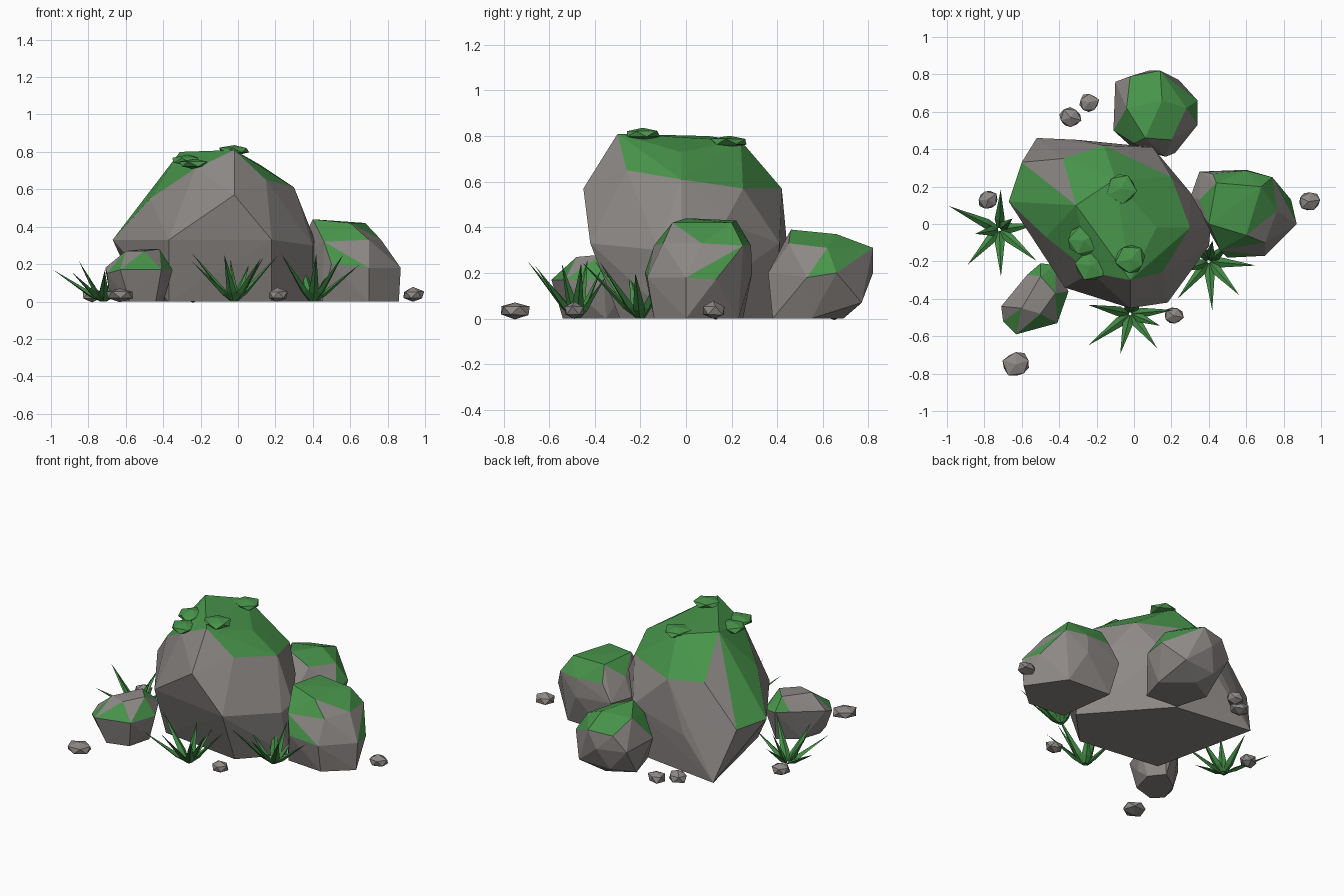
import bpy
import bmesh
import math
import random
from mathutils import Vector, Matrix

random.seed(4)

default_cube = bpy.data.objects.get("Cube")
if default_cube:
    bpy.data.objects.remove(default_cube, do_unlink=True)


def make_material(name, rgb):
    mat = bpy.data.materials.new(name)
    mat.use_nodes = True
    color = (*rgb, 1)
    mat.diffuse_color = color
    mat.node_tree.nodes["Principled BSDF"].inputs["Base Color"].default_value = color
    return mat


STONE = make_material("warm grey stone", (0.27, 0.25, 0.24))
MOSS = make_material("moss green", (0.065, 0.3, 0.07))
GRASS = make_material("grass green", (0.055, 0.26, 0.06))


def finish(bm, name, *materials):
    bmesh.ops.recalc_face_normals(bm, faces=bm.faces[:])
    mesh = bpy.data.meshes.new(name)
    bm.to_mesh(mesh)
    bm.free()
    for mat in materials:
        mesh.materials.append(mat)
    obj = bpy.data.objects.new(name, mesh)
    bpy.context.collection.objects.link(obj)
    return obj


def boulder(name, points, mossy, moss_spots=(), bare_spots=()):
    """Faceted hull; moss where all corners are mossy, plus single facets by spot."""
    bm = bmesh.new()
    for p in points:
        bm.verts.new(p)
    bmesh.ops.convex_hull(bm, input=bm.verts[:])
    loose = [v for v in bm.verts if not v.link_faces]
    bmesh.ops.delete(bm, geom=loose, context="VERTS")
    for face in bm.faces:
        face.material_index = int(all(mossy(v.co) for v in face.verts))
    for spots, index in ((moss_spots, 1), (bare_spots, 0)):
        for spot in spots:
            nearest = min(bm.faces, key=lambda f: (f.calc_center_median() - Vector(spot)).length)
            nearest.material_index = index
    return finish(bm, name, STONE, MOSS)


# Large central boulder: crown, shoulders, waist, undercut foot
crown = [(-.02, -.3, .81), (-.31, .1, .8), (-.1, .24, .78), (.12, -.02, .73),
         (-.23, -.26, .71), (.15, -.26, .65)]
shoulders = [(.3, -.02, .61), (.2, .25, .57), (-.16, .42, .57), (-.38, .35, .58),
             (-.47, -.07, .55), (-.02, -.45, .57)]
waist = [(-.67, .12, .33), (-.6, .33, .32), (.18, -.42, .33), (-.37, -.34, .33),
         (.41, -.02, .33), (.4, -.12, .3), (.3, .17, .42), (.1, .41, .33),
         (-.3, .45, .25)]
foot = [(-.52, .46, 0), (-.37, -.22, 0), (.18, -.29, 0), (.4, -.06, 0), (0, .39, 0)]
boulder("central_boulder", crown + shoulders + waist + foot,
        lambda p: (p.z > .54 and p.y > -.4) or (p.x < -.55 and p.z > .3),
        bare_spots=[(-.43, .26, .57)])

# Boulder on the left side
side_top = [(.4, 0, .44), (.44, .22, .43), (.68, .2, .42), (.6, -.06, .42),
            (.765, .07, .33), (.74, .25, .32), (.46, -.14, .32), (.42, .27, .33),
            (.6, .285, .32), (.35, .13, .34), (.7, -.1, .33)]
side_body = [(.87, 0, .18), (.84, .13, .17), (.7, -.17, .18), (.5, -.18, .2),
             (.35, .28, .22), (.6, .29, .2), (.3, .14, .22)]
side_foot = [(.86, 0, 0), (.7, .23, 0), (.4, .25, 0), (.7, -.14, 0), (.45, -.12, 0)]
boulder("side_boulder", side_top + side_body + side_foot, lambda p: p.z > .3,
        [(.82, .07, .23), (.55, -.15, .28)], [(.38, .2, .37), (.68, .0, .38)])

# Boulder at the back
back_top = [(.06, .46, .39), (.15, .66, .37), (-.04, .62, .36), (.14, .82, .31),
            (-.02, .79, .3), (0, .43, .31), (.28, .62, .31), (.2, .45, .33)]
back_body = [(-.1, .76, .2), (.34, .66, .2), (.34, .53, .18), (.17, .36, .2),
             (-.11, .5, .2), (.08, .82, .2), (.24, .77, .07), (.02, .76, .06)]
back_foot = [(0, .4, 0), (.22, .38, 0), (.27, .55, 0), (-.06, .6, 0), (.1, .69, 0)]
boulder("back_boulder", back_top + back_body + back_foot, lambda p: p.z > .25,
        [(.29, .7, .27), (-.05, .45, .27), (.32, .6, .23)])

# Small boulder at the front
front_top = [(-.6, -.45, .27), (-.5, -.48, .27), (-.42, -.37, .28), (-.5, -.28, .28)]
front_body = [(-.63, -.59, .17), (-.41, -.53, .17), (-.35, -.36, .17), (-.42, -.22, .2),
              (-.5, -.21, .2), (-.57, -.27, .2), (-.71, -.44, .18), (-.7, -.52, .15),
              (-.69, -.47, .06), (-.38, -.42, .06)]
front_foot = [(-.64, -.48, 0), (-.58, -.54, 0), (-.44, -.5, 0), (-.4, -.35, 0),
              (-.47, -.26, 0), (-.6, -.35, 0)]
boulder("front_boulder", front_top + front_body + front_foot, lambda p: False,
        [(-.45, -.28, .25), (-.48, -.24, .23), (-.53, -.25, .23), (-.67, -.52, .2),
         (-.51, -.53, .2), (-.39, -.42, .2)])


def lump(name, location, size, mat):
    """Squashed, uneven low-poly ball."""
    bm = bmesh.new()
    bmesh.ops.create_icosphere(bm, subdivisions=1, radius=1)
    for v in bm.verts:
        v.co *= random.uniform(.88, 1.1)
    turn = Matrix.Rotation(random.uniform(0, math.tau), 4, "Z")
    bm.transform(Matrix.Translation(location) @ Matrix.Diagonal((*size, 1)) @ turn)
    return finish(bm, name, mat)


# Moss cushions on the crown
for i, spot in enumerate([(-.07, .19, .775), (-.27, -.09, .755),
                          (-.23, -.22, .735), (-.02, -.19, .81)]):
    lump(f"moss_cushion_{i + 1}", spot, (.09, .088, .028), MOSS)

# Loose pebbles
for i, (x, y, r) in enumerate([(-.78, .13, .06), (-.34, .57, .066), (-.24, .65, .057),
                               (.935, .12, .065), (.21, -.49, .058), (-.63, -.75, .08)]):
    lump(f"pebble_{i + 1}", (x, y, .035), (r, r * .92, .04), STONE)


def grass_clump(name, x, y, height, blades):
    """Straight diamond-section blades, each given as (degrees, reach)."""
    bm = bmesh.new()
    for angle, reach in blades:
        a = math.radians(angle)
        out = Vector((math.cos(a), math.sin(a), 0))
        side = Vector((-out.y, out.x, 0))
        tall = height * random.uniform(.7, 1)
        spine = out * reach + Vector((0, 0, tall))
        bulge = spine.cross(side).normalized()
        root = Vector((x, y, 0)) + out * .012
        rows = []
        for t, width in ((0, .014), (.22, .027)):
            mid = root + spine * t
            ridge = bulge * width * .5
            rows.append([bm.verts.new(mid + offset) for offset in
                         (side * width, ridge, -side * width, -ridge)])
        tip = bm.verts.new(root + spine)
        low, high = rows
        bm.faces.new(low)
        for i in range(4):
            j = (i + 1) % 4
            bm.faces.new((low[i], low[j], high[j], high[i]))
            bm.faces.new((high[i], high[j], tip))
    # Keep the roots on the ground
    for v in bm.verts:
        v.co.z = max(v.co.z, 0)
    return finish(bm, name, GRASS)


# Grass clumps around the base
grass_clump("grass_right", -.72, -.03, .22,
            [(155, .285), (88, .2), (8, .2), (320, .25), (272, .24), (228, .24),
             (190, .12), (40, .08)])
grass_clump("grass_front", -.02, -.48, .26,
            [(168, .22), (217, .27), (256, .21), (308, .22), (5, .22), (338, .16),
             (100, .1), (60, .14)])
grass_clump("grass_left", .4, -.2, .26,
            [(355, .24), (312, .23), (274, .25), (230, .25), (200, .14), (40, .16),
             (120, .12), (80, .1)])
